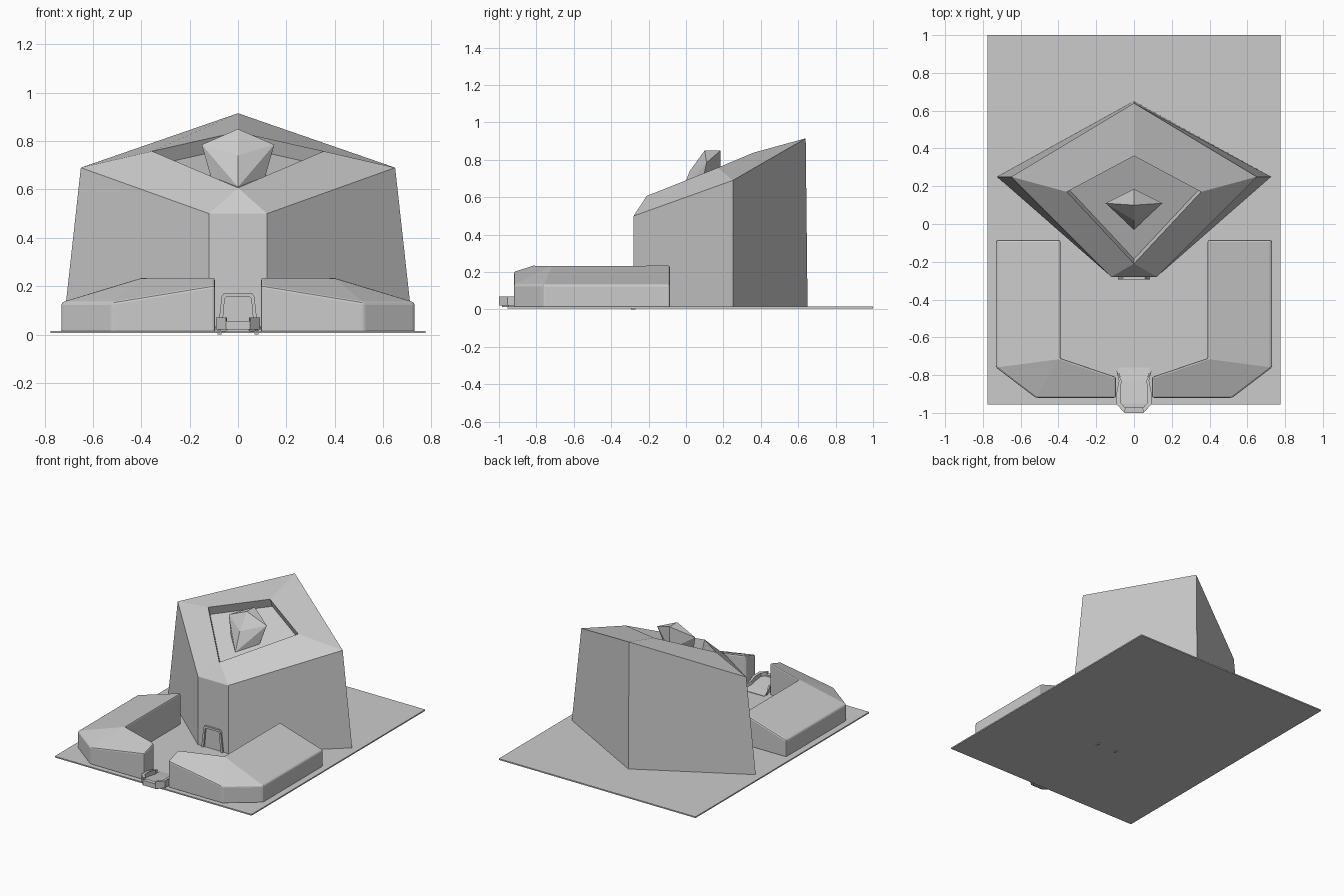
import bpy, bmesh
from mathutils import Vector

if "Cube" in bpy.data.objects:
    bpy.data.objects.remove(bpy.data.objects["Cube"])


def make(name, verts, faces, bevel=0.0, mirror=False):
    bm = bmesh.new()
    vs = [bm.verts.new(v) for v in verts]
    for f in faces:
        bm.faces.new([vs[i] for i in f])
    bmesh.ops.recalc_face_normals(bm, faces=bm.faces)
    me = bpy.data.meshes.new(name)
    bm.to_mesh(me)
    bm.free()
    ob = bpy.data.objects.new(name, me)
    bpy.context.collection.objects.link(ob)
    if bevel:
        b = ob.modifiers.new("Bevel", 'BEVEL')
        b.width, b.segments, b.limit_method = bevel, 2, 'ANGLE'
        b.angle_limit = 0.5
    if mirror:
        ob.modifiers.new("Mirror", 'MIRROR').use_mirror_merge = False
    return ob


def loft(name, low, high, caps=True, bevel=0.0, mirror=False, top=None):
    """Two matching rings joined by walls; top may list the roof faces by ring index."""
    n = len(low)
    faces = [(i, (i + 1) % n, n + (i + 1) % n, n + i) for i in range(n)]
    faces.append(tuple(range(n)))
    faces += [tuple(n + i for i in f) for f in (top or [range(n)])]
    return make(name, list(low) + list(high), faces, bevel, mirror)


def flat(pts, z):
    return [(x, y, z) for x, y in pts]


# Ground plate
plate = [(-.775, -.955), (.775, -.955), (.775, 1), (-.775, 1)]
loft("ground_plate", flat(plate, .006), flat(plate, .015))

# Main building: tapering walls, sloped roof ring and sunken roof panel
foot = flat([(-.12, -.28), (.12, -.28), (.725, .25), (0, .65), (-.725, .25)], .008)
eave = [(-.12, -.28, .5), (.12, -.28, .5), (.65, .25, .69), (0, .64, .915), (-.65, .25, .69)]
rim = [(0, -.21, .607), (.355, .17, .758), (0, .36, .838), (-.355, .17, .758)]
sink = Vector((0, .38, -.925)) * .065
floor = [tuple(Vector(p) + sink) for p in rim]
faces = [(0, 1, 2, 3, 4)]
faces += [(i, (i + 1) % 5, 5 + (i + 1) % 5, 5 + i) for i in range(5)]
faces += [(5, 6, 10), (6, 7, 11, 10), (7, 8, 12, 11), (8, 9, 13, 12), (9, 5, 10, 13)]
faces += [(10 + i, 10 + (i + 1) % 4, 14 + (i + 1) % 4, 14 + i) for i in range(4)]
faces.append((14, 15, 16, 17))
make("main_building", foot + eave + rim + floor, faces)

# Roof crystal: convex shard standing in the recess
bm = bmesh.new()
for p in [(0, .10, .85), (0, .185, .85), (0, .02, .74), (0, -.03, .61), (0, .185, .69)]:
    bm.verts.new(p)
for s in (-1, 1):
    bm.verts.new((s * .15, .11, .785))
    bm.verts.new((s * .11, .08, .645))
res = bmesh.ops.convex_hull(bm, input=bm.verts)
bmesh.ops.recalc_face_normals(bm, faces=bm.faces)
me = bpy.data.meshes.new("roof_crystal")
bm.to_mesh(me)
bm.free()
bpy.context.collection.objects.link(bpy.data.objects.new("roof_crystal", me))

# Courtyard wings: sloping from a high inner edge to a low outer edge
plan = [(.39, -.085), (.39, -.71), (.095, -.81), (.095, -.92),
        (.52, -.92), (.73, -.76), (.73, -.085)]
heights = [.237, .237, .237, .203, .133, .133, .133]
loft("courtyard_wing", flat(plan, .008), [(x, y, z) for (x, y), z in zip(plan, heights)],
     bevel=.01, mirror=True, top=[(0, 1, 5, 6), (1, 4, 5), (1, 2, 3, 4)])

# Door frame: thin tapered arch on the front wall
out = [(-.085, 0), (-.068, .155), (-.058, .17), (.058, .17), (.068, .155), (.085, 0)]
inn = [(.068, 0), (.055, .147), (.05, .155), (-.05, .155), (-.055, .147), (-.068, 0)]
arch = out + inn
strips = [(i, i + 1, 10 - i, 11 - i) for i in range(5)]
n = len(arch)
front = [(x, -.293, z) for x, z in arch]
back = [(x, -.27, z) for x, z in arch]
make("door_frame", front + back,
     strips + [tuple(n + i for i in f) for f in strips] +
     [(i, (i + 1) % n, n + (i + 1) % n, n + i) for i in range(n)])

# Gate step: sloped tread with raised side flanges and a front lip
tread = [(-.085, -.76), (-.07, -.83), (-.075, -.95), (-.045, -.985),
         (.045, -.985), (.075, -.95), (.07, -.83), (.085, -.76)]
tz = [.018, .03, .045, .045, .045, .045, .03, .018]
loft("gate_tread", flat(tread, .012), [(x, y, z) for (x, y), z in zip(tread, tz)],
     top=[(0, 1, 6, 7), (1, 2, 5, 6), (2, 3, 4, 5)])
flange = [(.095, -.77), (.08, -.83), (.092, -.89), (.092, -.955), (.05, -1.0),
          (.045, -.975), (.072, -.945), (.072, -.89), (.066, -.83)]
fz = [.03, .06, .07, .07, .07, .07, .07, .07, .06]
loft("gate_flange", flat(flange, .02), [(x, y, z) for (x, y), z in zip(flange, fz)],
     mirror=True)
lip = [(-.05, -1.0), (.05, -1.0), (.045, -.97), (-.045, -.97)]
loft("gate_lip", flat(lip, .02), flat(lip, .055))
